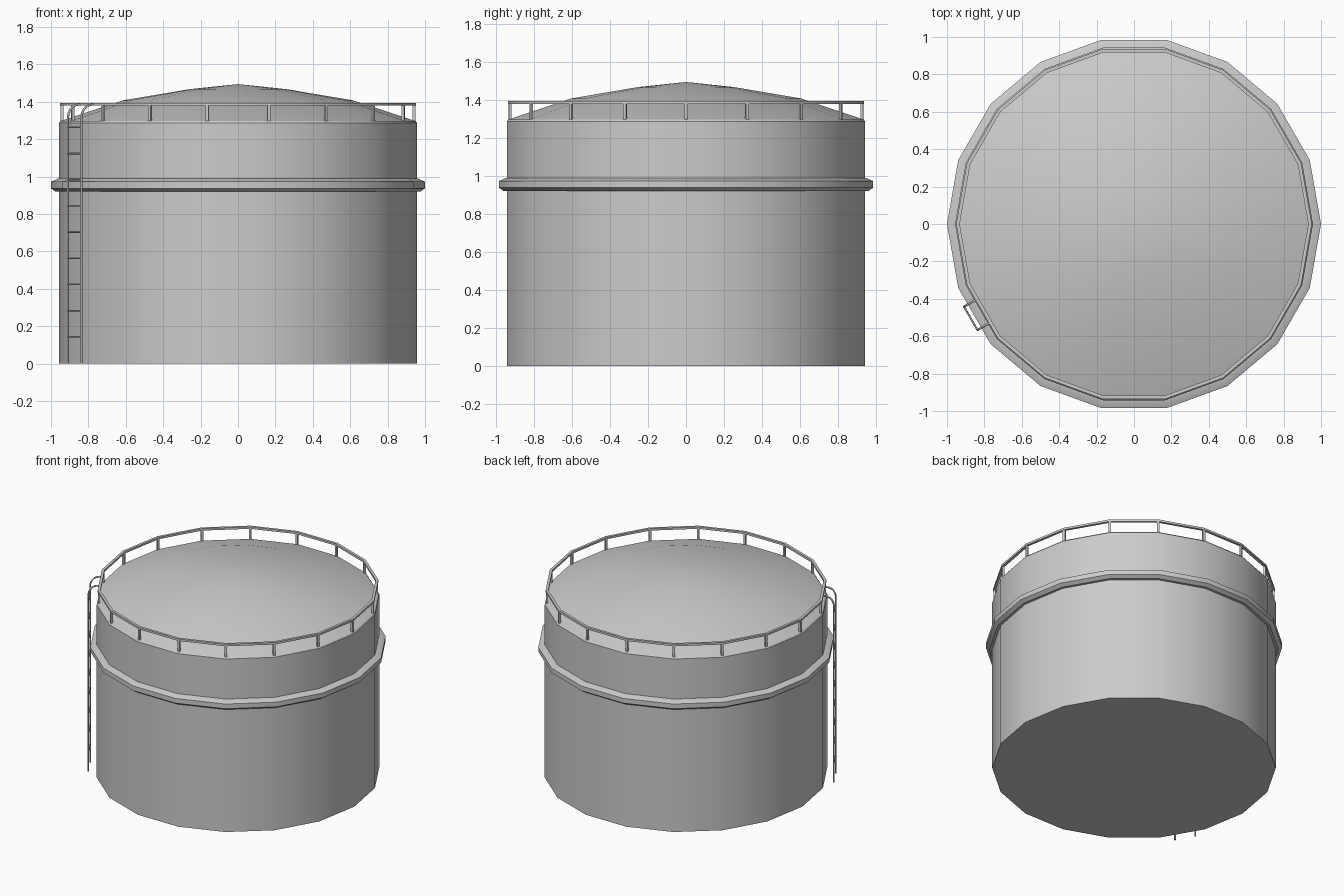
import bpy, bmesh, math
from mathutils import Matrix, Vector

if "Cube" in bpy.data.objects:
    bpy.data.objects.remove(bpy.data.objects["Cube"])

SIDES = 18


def finish(name, bm):
    bmesh.ops.recalc_face_normals(bm, faces=bm.faces[:])
    me = bpy.data.meshes.new(name)
    bm.to_mesh(me)
    bm.free()
    ob = bpy.data.objects.new(name, me)
    bpy.context.collection.objects.link(ob)
    bpy.ops.object.select_all(action='DESELECT')
    ob.select_set(True)
    bpy.context.view_layer.objects.active = ob
    bpy.ops.object.shade_smooth_by_angle(angle=math.radians(30))
    return ob


def lathe(name, profile, closed=False):
    """Spin (radius, z) points around z; radius 0 gives a pole."""
    bm = bmesh.new()
    rings = []
    for r, z in profile:
        if r == 0:
            rings.append([bm.verts.new((0, 0, z))] * SIDES)
        else:
            rings.append([bm.verts.new((r * math.cos(i * math.tau / SIDES),
                                        r * math.sin(i * math.tau / SIDES), z))
                          for i in range(SIDES)])
    pairs = list(zip(rings, rings[1:]))
    if closed:
        pairs.append((rings[-1], rings[0]))
    for a, b in pairs:
        for i in range(SIDES):
            j = (i + 1) % SIDES
            quad = list(dict.fromkeys((a[i], a[j], b[j], b[i])))
            bm.faces.new(quad)
    if not closed and profile[0][0] > 0:
        bm.faces.new(rings[0])
    return finish(name, bm)


def tube(name, points, radius):
    """Round bar along a path, capped."""
    cu = bpy.data.curves.new(name, 'CURVE')
    cu.dimensions = '3D'
    cu.bevel_depth = radius
    cu.bevel_resolution = 1
    cu.use_fill_caps = True
    sp = cu.splines.new('POLY')
    sp.points.add(len(points) - 1)
    for p, co in zip(sp.points, points):
        p.co = (*co, 1)
    ob = bpy.data.objects.new(name, cu)
    bpy.context.collection.objects.link(ob)
    return ob


# Tank shell with domed roof
lathe("tank_shell", [(0.957, 0), (0.957, 1.288), (0.95, 1.297), (0.615, 1.408),
                     (0.258, 1.468), (0, 1.495)])

# Stiffening ring around the wall
lathe("wall_ring", [(0.95, 0.99), (0.962, 0.99), (1.0, 0.973), (1.0, 0.938),
                    (0.975, 0.92), (0.95, 0.92)], closed=True)

# Roof guard rail and its posts
lathe("guard_rail", [(0.932, 1.38), (0.951, 1.38), (0.951, 1.395), (0.932, 1.395)],
      closed=True)
bm = bmesh.new()
for i in range(SIDES):
    m = (Matrix.Rotation(i * math.tau / SIDES, 4, 'Z')
         @ Matrix.Translation((0.941, 0, 1.3375))
         @ Matrix.Diagonal((0.014, 0.016, 0.095, 1)))
    bmesh.ops.create_cube(bm, size=1, matrix=m)
finish("guard_rail_posts", bm)

# Ladder: local frame at 210 degrees, on a flat of the wall
angle = math.radians(210)
out = Vector((math.cos(angle), math.sin(angle), 0))
side = Vector((-math.sin(angle), math.cos(angle), 0))
up = Vector((0, 0, 1))


def at(r, t, z):
    return out * r + side * t + up * z


# Stiles hook over the roof edge
for label, t in (("left", -0.072), ("right", 0.072)):
    path = [at(1.008, t, 0), at(1.008, t, 1.315)]
    for k in range(1, 6):
        a = k * math.pi / 10
        path.append(at(0.943 + 0.065 * math.cos(a), t, 1.315 + 0.07 * math.sin(a)))
    path.append(at(0.93, t, 1.385))
    tube("ladder_stile_" + label, path, 0.006)

# Rungs
for k in range(9):
    z = 0.144 + 0.14 * k
    tube(f"ladder_rung_{k + 1}", [at(1.008, -0.072, z), at(1.008, 0.072, z)], 0.005)
